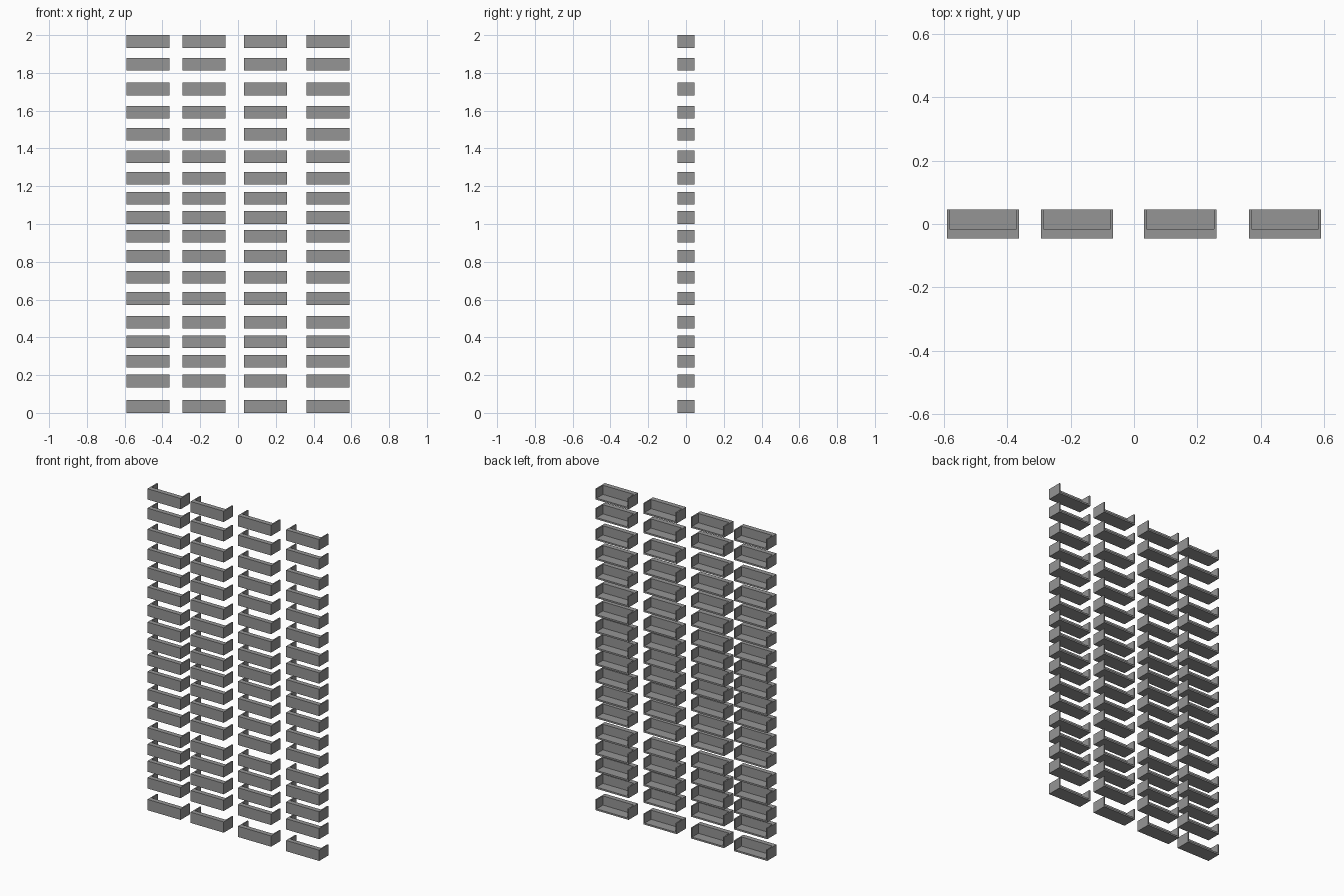
import bpy
import bmesh

cube = bpy.data.objects.get("Cube")
if cube:
    bpy.data.objects.remove(cube, do_unlink=True)

# Balcony dimensions
WIDTH, DEPTH, HEIGHT = 0.228, 0.092, 0.067
SIDE, FRONT, FLOOR = 0.008, 0.03, 0.01

# Placement of the columns (centres) and storeys (floor undersides)
COLUMNS = [-0.477, -0.18, 0.146, 0.477]
STOREYS = [0, 0.135, 0.239, 0.344, 0.446, 0.572, 0.684, 0.795, 0.901,
           1.001, 1.103, 1.208, 1.322, 1.441, 1.558, 1.681, 1.812, 1.933]

grey = bpy.data.materials.new("concrete grey")
grey.use_nodes = True
colour = (0.3, 0.3, 0.3, 1)
grey.diffuse_color = colour
grey.node_tree.nodes["Principled BSDF"].inputs["Base Color"].default_value = colour


def add_prism(bm, outline, height):
    """Raise a closed outline from z = 0 to the given height."""
    base = bm.faces.new([bm.verts.new((x, y, 0)) for x, y in outline])
    raised = bmesh.ops.extrude_face_region(bm, geom=[base], use_keep_orig=True)
    top = [g for g in raised["geom"] if isinstance(g, bmesh.types.BMVert)]
    bmesh.ops.translate(bm, verts=top, vec=(0, 0, height))


def balcony_mesh():
    bm = bmesh.new()
    x, y = WIDTH / 2, DEPTH / 2
    ix, iy = x - SIDE, -y + FRONT
    # Parapet: thick front and thin sides, open at the back
    add_prism(bm, [(-x, -y), (x, -y), (x, y), (ix, y),
                   (ix, iy), (-ix, iy), (-ix, y), (-x, y)], HEIGHT)
    # Floor slab inside the parapet
    add_prism(bm, [(-ix, iy), (ix, iy), (ix, y), (-ix, y)], FLOOR)
    bmesh.ops.recalc_face_normals(bm, faces=bm.faces[:])
    mesh = bpy.data.meshes.new("balcony")
    bm.to_mesh(mesh)
    bm.free()
    mesh.materials.append(grey)
    return mesh


# Repeat the balcony over the facade
mesh = balcony_mesh()
for row, z in enumerate(STOREYS, 1):
    for col, x in enumerate(COLUMNS, 1):
        balcony = bpy.data.objects.new(f"balcony_storey_{row}_column_{col}", mesh)
        balcony.location = (x, 0, z)
        bpy.context.scene.collection.objects.link(balcony)
